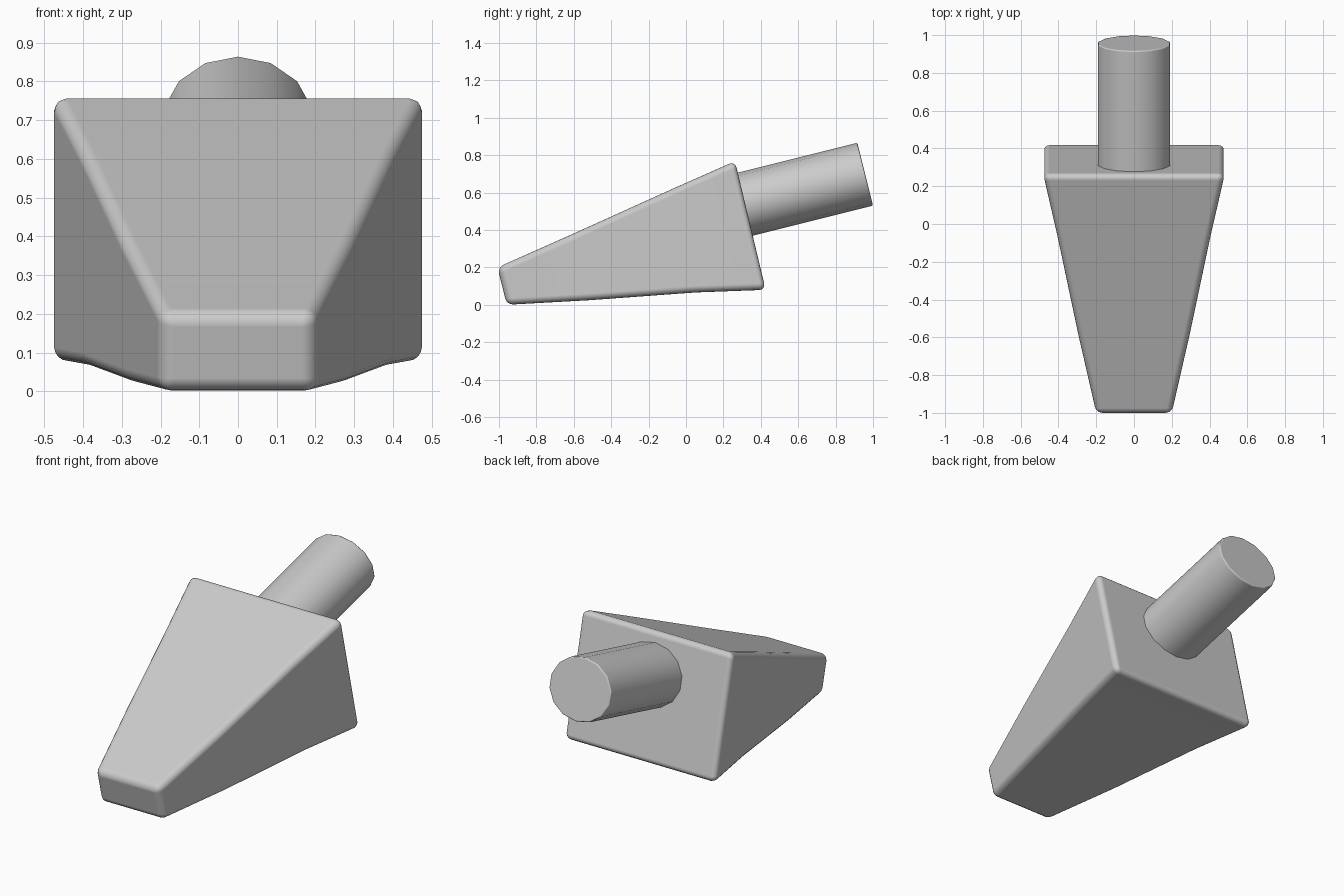
import bpy, bmesh, math
from mathutils import Matrix

cube = bpy.data.objects.get("Cube")
if cube:
    bpy.data.objects.remove(cube, do_unlink=True)

GREY = (0.6, 0.6, 0.6, 1)
mat = bpy.data.materials.new("light_grey")
mat.use_nodes = True
mat.diffuse_color = GREY
bsdf = next(n for n in mat.node_tree.nodes if n.type == 'BSDF_PRINCIPLED')
bsdf.inputs["Base Color"].default_value = GREY


def finish(name, bm, bevel, segments):
    """Turn a bmesh into a smooth object with rounded edges."""
    bmesh.ops.recalc_face_normals(bm, faces=bm.faces)
    mesh = bpy.data.meshes.new(name)
    bm.to_mesh(mesh)
    bm.free()
    mesh.materials.append(mat)
    obj = bpy.data.objects.new(name, mesh)
    bpy.context.collection.objects.link(obj)
    bpy.ops.object.select_all(action='DESELECT')
    obj.select_set(True)
    bpy.context.view_layer.objects.active = obj
    bpy.ops.object.shade_smooth_by_angle(angle=math.radians(40))
    mod = obj.modifiers.new("rounded_edges", 'BEVEL')
    mod.width = bevel
    mod.segments = segments
    mod.limit_method = 'ANGLE'
    mod.angle_limit = math.radians(40)
    mod.harden_normals = True
    return obj


# Wedge body: rectangular sections lofted from the tip to the back face
# half width, (top y, z), (bottom y, z)
sections = [
    (0.200, (-1.008, 0.200), (-0.958, 0.000)),
    (0.295, (-0.592, 0.385), (-0.510, 0.025)),
    (0.405, (-0.072, 0.620), (0.050, 0.066)),
    (0.482, (0.262, 0.768), (0.426, 0.080)),
]
bm = bmesh.new()
rings = []
for w, top, bottom in sections:
    corners = [(-w, *top), (w, *top), (w, *bottom), (-w, *bottom)]
    rings.append([bm.verts.new(c) for c in corners])
for a, b in zip(rings, rings[1:]):
    for i in range(4):
        j = (i + 1) % 4
        bm.faces.new((a[i], a[j], b[j], b[i]))
bm.faces.new(rings[0])
bm.faces.new(rings[-1])
finish("wedge_body", bm, 0.035, 4)

# Slightly oval shank, square to the back face
LENGTH = 0.85
tilt = math.radians(14)
bm = bmesh.new()
bmesh.ops.create_cone(bm, cap_ends=True, segments=14, radius1=0.195,
                      radius2=0.195, depth=LENGTH)
place = (Matrix.Translation((0, 0.958, 0.698))
         @ Matrix.Rotation(tilt - math.pi / 2, 4, 'X')
         @ Matrix.Translation((0, 0, -LENGTH / 2))
         @ Matrix.Diagonal((1, 0.888, 1, 1)))
bm.transform(place)
finish("shank", bm, 0.008, 2)
